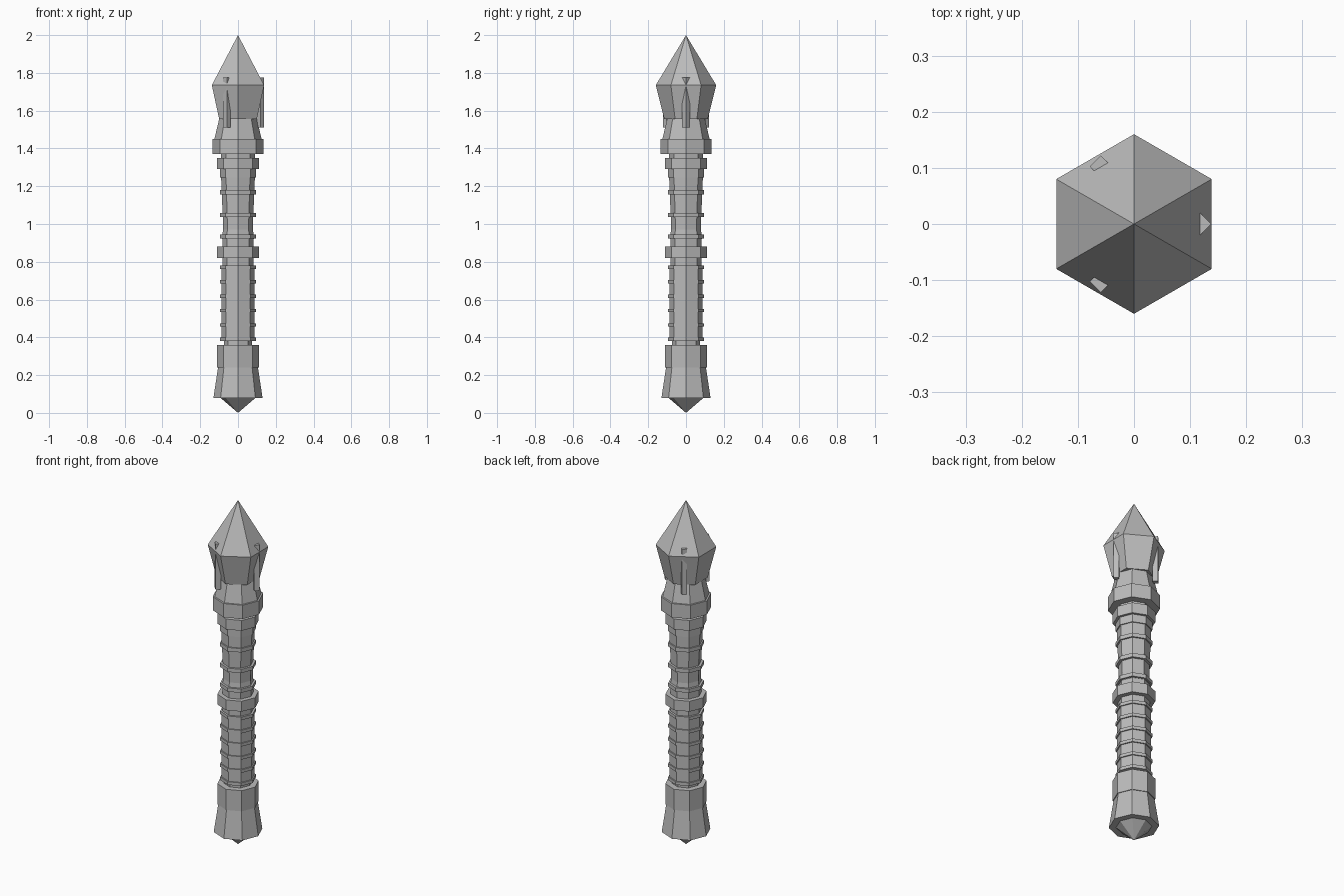
import bpy, bmesh
from math import cos, sin, pi, radians

cube = bpy.data.objects.get("Cube")
if cube:
    bpy.data.objects.remove(cube, do_unlink=True)

grey = bpy.data.materials.new("plain grey")
grey.use_nodes = True
colour = (0.5, 0.5, 0.5, 1)
grey.diffuse_color = colour
grey.node_tree.nodes["Principled BSDF"].inputs["Base Color"].default_value = colour


def lathe(name, profile, sides=8, turn=0.0, centre=(0, 0)):
    """Faceted solid from (radius, height) points, listed bottom to top."""
    bm = bmesh.new()
    rings = []
    for r, z in profile:
        count = sides if r > 0 else 1
        rings.append([bm.verts.new((centre[0] + r * cos(turn + 2 * pi * i / sides),
                                    centre[1] + r * sin(turn + 2 * pi * i / sides), z))
                      for i in range(count)])
    for low, high in zip(rings, rings[1:]):
        for i in range(sides):
            j = (i + 1) % sides
            corners = [low[i % len(low)], low[j % len(low)],
                       high[j % len(high)], high[i % len(high)]]
            bm.faces.new(list(dict.fromkeys(corners)))
    for ring in (rings[0], rings[-1]):
        if len(ring) > 1:
            bm.faces.new(ring)
    bmesh.ops.recalc_face_normals(bm, faces=bm.faces)
    mesh = bpy.data.meshes.new(name)
    bm.to_mesh(mesh)
    bm.free()
    mesh.materials.append(grey)
    obj = bpy.data.objects.new(name, mesh)
    bpy.context.scene.collection.objects.link(obj)
    return obj


def ring(name, r, low, high):
    return lathe(name, [(r, low), (r, high)])


# Pommel: pointed tip under a flared foot
lathe("pommel_tip", [(0, 0), (0.093, 0.08), (0.093, 0.1)])
lathe("pommel_flare", [(0.13, 0.08), (0.105, 0.245)])
ring("pommel_ring", 0.11, 0.24, 0.36)
ring("pommel_neck", 0.075, 0.36, 0.38)

# Lower grip with evenly spaced raised bands
ring("lower_grip", 0.088, 0.38, 0.78)
for i in range(6):
    z = 0.38 + i * 0.0765
    ring(f"lower_band_{i + 1}", 0.095, z, z + 0.018)

# Middle ring and necks
ring("middle_neck", 0.083, 0.78, 0.94)
ring("middle_ring", 0.11, 0.82, 0.88)

# Upper grip, slightly waisted between its bands
lathe("upper_grip", [(0.086, 0.92), (0.079, 0.97), (0.081, 1.05),
                     (0.087, 1.18), (0.091, 1.3)])
for i, z in enumerate((0.922, 1.037, 1.157)):
    ring(f"upper_band_{i + 1}", 0.095, z, z + 0.022)
ring("upper_grip_cap", 0.095, 1.245, 1.29)

# Collar that carries the head
ring("upper_ring", 0.11, 1.29, 1.35)
ring("collar_neck", 0.09, 1.35, 1.37)
ring("collar", 0.135, 1.37, 1.45)
lathe("head_socket", [(0.125, 1.45), (0.1, 1.555)])

# Six-sided pointed head
lathe("head_crystal", [(0.115, 1.555), (0.16, 1.735), (0, 2)], sides=6, turn=pi / 6)

# Three square prongs holding the head
for i in range(3):
    a = radians(120 * i)
    lathe(f"prong_{i + 1}", [(0.02, 1.51), (0.02, 1.775)], sides=4,
          centre=(0.118 * cos(a), 0.118 * sin(a)))
